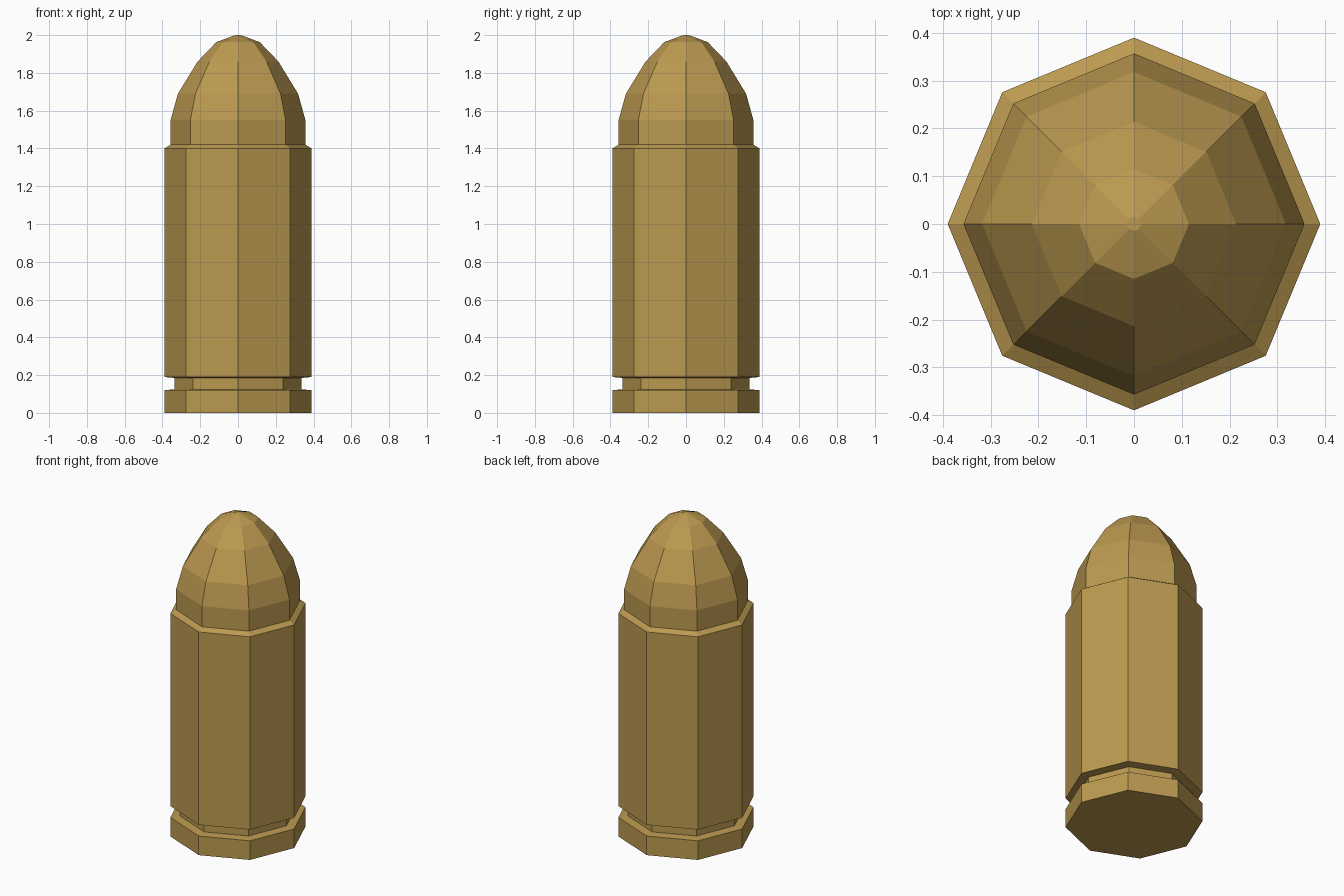
import bpy, bmesh, math

if "Cube" in bpy.data.objects:
    bpy.data.objects.remove(bpy.data.objects["Cube"])

SIDES = 8

brass = bpy.data.materials.new("brass")
brass.diffuse_color = (0.50, 0.32, 0.08, 1)
brass.use_nodes = True
brass.node_tree.nodes["Principled BSDF"].inputs["Base Color"].default_value = brass.diffuse_color


def lathe(name, profile, cap_bottom=False, cap_top=False):
    """Turn a (radius, height) profile into a flat-sided octagonal part."""
    bm = bmesh.new()
    rings = []
    for r, z in profile:
        rings.append([bm.verts.new((r * math.cos(i * math.tau / SIDES),
                                    r * math.sin(i * math.tau / SIDES), z))
                      for i in range(SIDES)])
    for low, high in zip(rings, rings[1:]):
        for i in range(SIDES):
            j = (i + 1) % SIDES
            bm.faces.new((low[i], low[j], high[j], high[i]))
    if cap_bottom:
        bm.faces.new(rings[0][::-1])
    if cap_top:
        bm.faces.new(rings[-1])
    mesh = bpy.data.meshes.new(name)
    bm.to_mesh(mesh)
    bm.free()
    mesh.materials.append(brass)
    obj = bpy.data.objects.new(name, mesh)
    bpy.context.collection.objects.link(obj)
    return obj


# Case: base rim, extractor groove, straight wall and bevelled mouth
lathe("case", [(0.39, 0), (0.39, 0.12), (0.336, 0.125), (0.336, 0.185),
               (0.39, 0.19), (0.39, 1.40), (0.357, 1.42)], cap_bottom=True)

# Tip: short straight collar and rounded nose
lathe("tip", [(0.357, 1.42), (0.357, 1.55), (0.318, 1.69), (0.214, 1.86),
              (0.115, 1.963), (0.015, 2.0)], cap_top=True)
